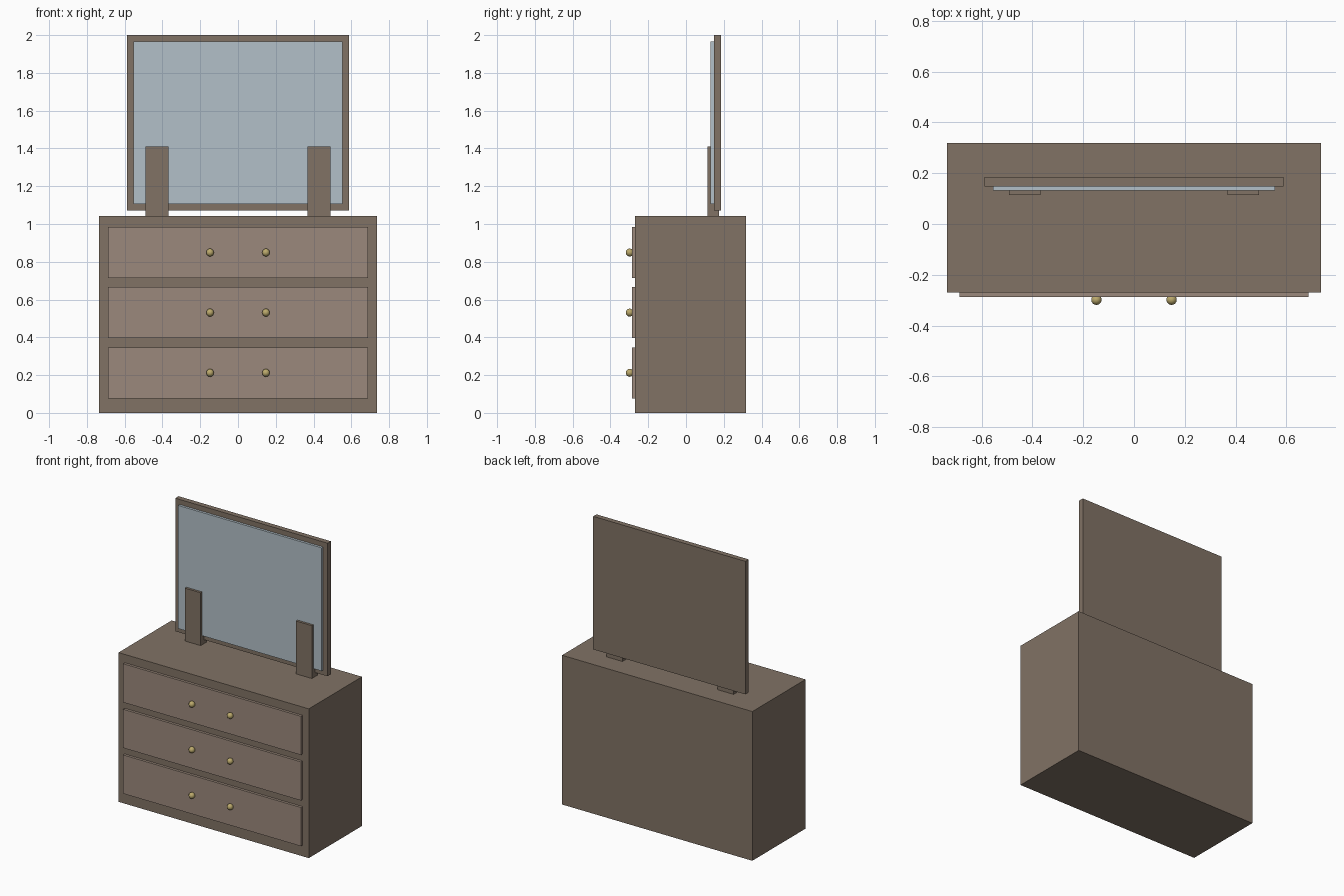
import bpy

if "Cube" in bpy.data.objects:
    bpy.data.objects.remove(bpy.data.objects["Cube"])


def material(name, rgb):
    m = bpy.data.materials.new(name)
    m.diffuse_color = (*rgb, 1)
    m.use_nodes = True
    m.node_tree.nodes["Principled BSDF"].inputs["Base Color"].default_value = m.diffuse_color
    return m


wood = material("wood", (0.22, 0.17, 0.13))
light_wood = material("light_wood", (0.33, 0.25, 0.20))
glass = material("glass", (0.45, 0.53, 0.58))
brass = material("brass", (0.50, 0.40, 0.15))


def box(name, x, y, z, mat):
    """Box spanning the (min, max) ranges given for each axis."""
    spans = (x, y, z)
    bpy.ops.mesh.primitive_cube_add(size=1, location=[(a + b) / 2 for a, b in spans])
    o = bpy.context.object
    o.name = name
    o.scale = [b - a for a, b in spans]
    bpy.ops.object.transform_apply(location=False, rotation=False, scale=True)
    o.data.materials.append(mat)
    return o


def knob(name, x, z):
    bpy.ops.mesh.primitive_uv_sphere_add(segments=10, ring_count=8, radius=0.021,
                                         location=(x, -0.298, z))
    o = bpy.context.object
    o.name = name
    o.data.materials.append(brass)
    bpy.ops.object.shade_smooth()


# Cabinet body
box("cabinet", (-0.735, 0.735), (-0.269, 0.318), (0, 1.042), wood)

# Three drawers with two knobs each
for level, zc in zip(("lower", "middle", "upper"), (0.212, 0.531, 0.849)):
    box(f"{level}_drawer", (-0.687, 0.687), (-0.287, -0.262),
        (zc - 0.135, zc + 0.135), light_wood)
    for side, x in (("left", -0.148), ("right", 0.148)):
        knob(f"{level}_{side}_knob", x, zc)

# Mirror: solid backing frame with the glass standing proud in front
box("mirror_frame", (-0.588, 0.588), (0.148, 0.184), (1.071, 2.0), wood)
box("mirror_glass", (-0.554, 0.554), (0.131, 0.150), (1.105, 1.965), glass)

# Upright supports holding the mirror
for side, s in (("left", -1), ("right", 1)):
    box(f"{side}_mirror_support", sorted((s * 0.368, s * 0.491)), (0.114, 0.176),
        (1.042, 1.411), wood)
